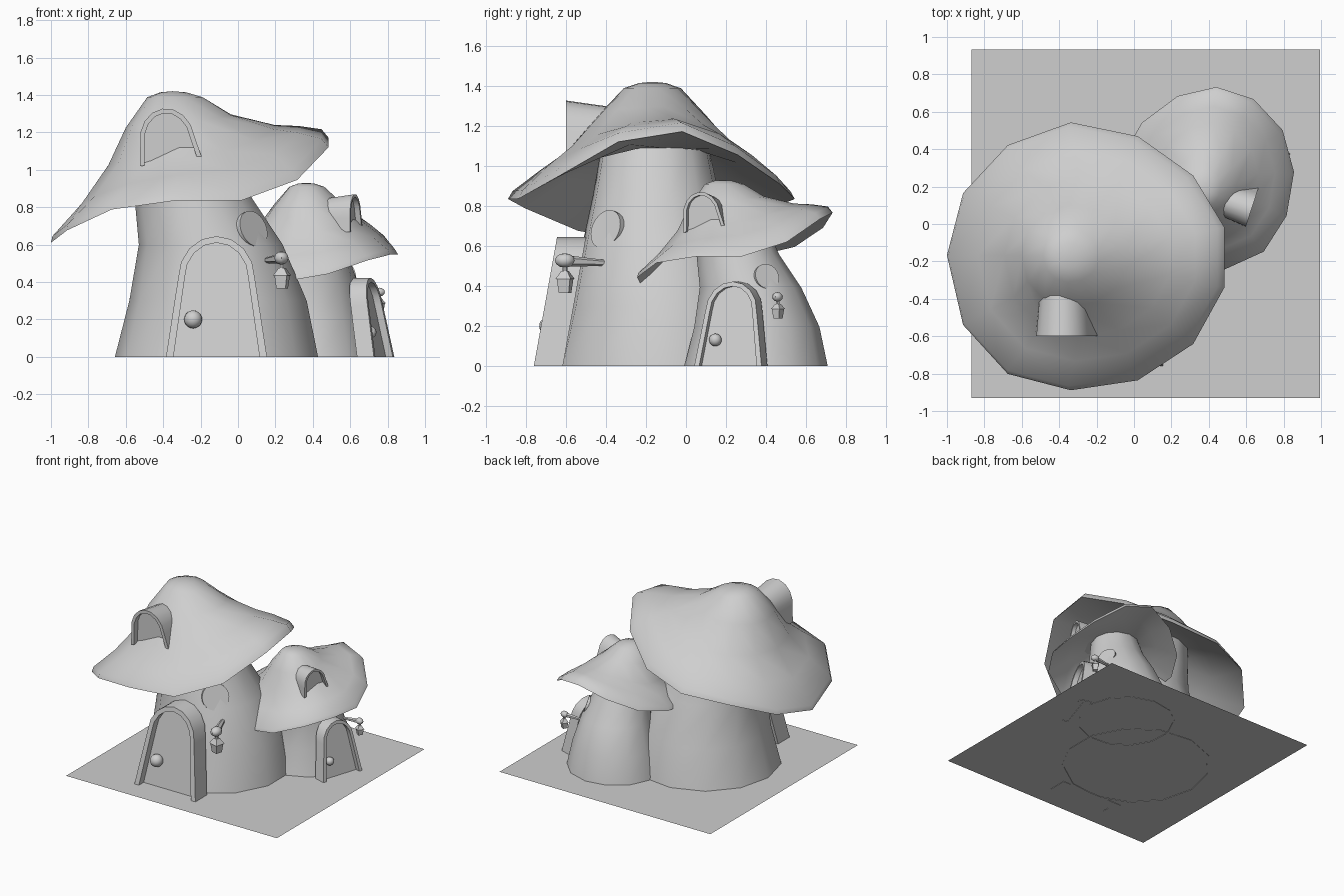
import bpy
import bmesh
from math import radians, sin, cos, pi
from mathutils import Matrix, Vector

cube = bpy.data.objects.get("Cube")
if cube:
    bpy.data.objects.remove(cube, do_unlink=True)

GREY = (0.62, 0.62, 0.62, 1.0)
grey = bpy.data.materials.new("plain_grey")
grey.use_nodes = True
grey.diffuse_color = GREY
grey.node_tree.nodes["Principled BSDF"].inputs["Base Color"].default_value = GREY

SIDES = 13


def finish(bm, name, place, angle=40):
    """Turn a bmesh into a placed, shaded object."""
    bmesh.ops.recalc_face_normals(bm, faces=bm.faces)
    mesh = bpy.data.meshes.new(name)
    bm.to_mesh(mesh)
    bm.free()
    mesh.materials.append(grey)
    obj = bpy.data.objects.new(name, mesh)
    bpy.context.collection.objects.link(obj)
    obj.matrix_world = place
    bpy.ops.object.select_all(action='DESELECT')
    obj.select_set(True)
    bpy.context.view_layer.objects.active = obj
    bpy.ops.object.shade_smooth_by_angle(angle=radians(angle))


def bridge(bm, a, b):
    """Join two closed rings of vertices with quads."""
    n = len(a)
    for i in range(n):
        j = (i + 1) % n
        bm.faces.new((a[i], a[j], b[j], b[i]))


def fan(bm, ring, tip):
    for i, v in enumerate(ring):
        bm.faces.new((v, ring[(i + 1) % len(ring)], tip))


def circle(i):
    """Unit circle point, with one corner pointing to -x."""
    a = pi + 2 * pi * i / SIDES
    return cos(a), sin(a)


def stem(name, place):
    bm = bmesh.new()
    # height, centre x, centre y, radius; the first two form the inner lip
    sections = [(.04, -.107, -.10, .52), (0, -.107, -.10, .53),
                (0, -.107, -.10, .551), (.3, -.10, -.10, .481),
                (.6, -.14, -.132, .39), (.85, -.235, -.15, .318),
                (1.12, -.305, -.155, .265)]
    rings = []
    for z, cx, cy, r in sections:
        pts = [circle(i) for i in range(SIDES)]
        rings.append([bm.verts.new((cx + r * u, cy + r * v, z)) for u, v in pts])
    for a, b in zip(rings, rings[1:]):
        bridge(bm, a, b)
    bm.faces.new(rings[-1])
    finish(bm, name, place)


def cap(name, place):
    bm = bmesh.new()
    # centre x, radius, height, then linear, square, cubic and sideways tilt
    sections = [(-.345, .07, 1.414, 0, 0, 0, 0),
                (-.335, .15, 1.388, 0, 0, 0, 0),
                (-.315, .285, 1.255, .035, .005, 0, .01),
                (-.243, .45, 1.08, .085, .05, .02, .05),
                (-.245, .59, .985, .085, .04, .12, .08),
                (-.262, .73, .88, .055, .05, .23, .11),
                (-.247, .753, .84, .045, .05, .235, .11),
                (-.255, .5, .97, .05, .03, .08, .06),
                (-.30, .27, 1.07, .02, 0, 0, 0)]
    rings = []
    for cx, r, z, b, d, c, e in sections:
        ring = []
        for i in range(SIDES):
            u, v = circle(i)
            y = -.167 + r * (.95 * v - .13 * max(u * v, 0))
            droop = b * u + d * u ** 2 + c * u ** 3 + e * max(u, 0) * v
            ring.append(bm.verts.new((cx + r * u, y, z + droop)))
        rings.append(ring)
    for a, b in zip(rings, rings[1:]):
        bridge(bm, a, b)
    fan(bm, rings[0], bm.verts.new((-.35, -.167, 1.42)))
    fan(bm, rings[-1], bm.verts.new((-.3, -.16, 1.1)))
    finish(bm, name, place, 50)


def arch_outline(foot, shoulder, spring, top, steps=8):
    """Arch from left foot to right foot, as (x, z) pairs."""
    arc = [(-shoulder * cos(pi * i / steps),
            spring + (top - spring) * sin(pi * i / steps)) for i in range(steps + 1)]
    return [(-foot, 0)] + arc + [(foot, 0)]


def framed_arch(name, place, outer, inner, depth, recess, taper, local):
    """Arched block with a recessed panel; front at y = 0."""
    bm = bmesh.new()

    def row(pts, y, s=1):
        return [bm.verts.new(local @ Vector((x * s, y, z * s))) for x, z in pts]

    front, rim = row(outer, 0), row(inner, 0)
    panel, back = row(inner, recess), row(outer, depth, taper)
    for a, b in ((front, rim), (rim, panel), (back, front)):
        for i in range(len(a) - 1):
            bm.faces.new((a[i], a[i + 1], b[i + 1], b[i]))
    bm.faces.new(panel)
    bm.faces.new(back)
    bm.faces.new((front[0], rim[0], panel[0], panel[-1], rim[-1], front[-1],
                  back[-1], back[0]))
    finish(bm, name, place)


def lathe_rod(bm, start, end, r1, r2, segments, spin=0):
    """Cone or cylinder between two points."""
    start, end = Vector(start), Vector(end)
    axis = end - start
    m = (Matrix.Translation((start + end) / 2)
         @ axis.to_track_quat('Z', 'Y').to_matrix().to_4x4()
         @ Matrix.Rotation(spin, 4, 'Z'))
    bmesh.ops.create_cone(bm, cap_ends=True, segments=segments, radius1=r1,
                          radius2=r2, depth=axis.length, matrix=m)


def house(prefix, place):
    stem(prefix + "_stem", place)
    cap(prefix + "_cap", place)

    # Door leaning back with the wall
    lean = Matrix.Translation((-.115, -.76, 0))
    lean[1][2] = .18
    framed_arch(prefix + "_door", place, arch_outline(.27, .205, .42, .645),
                arch_outline(.23, .17, .42, .61), .145, .06, 1, lean)
    bm = bmesh.new()
    bmesh.ops.create_uvsphere(bm, u_segments=16, v_segments=10, radius=.048,
                              matrix=Matrix.Translation((-.24, -.685, .2)))
    finish(bm, prefix + "_door_knob", place)

    # Dormer window on the front of the cap
    tilt = Matrix.Translation((-.36, -.6, 1.045)) @ Matrix.Rotation(radians(-9), 4, 'Y')
    framed_arch(prefix + "_dormer", place, arch_outline(.167, .147, .11, .285),
                arch_outline(.142, .122, .11, .26), .32, .045, .84, tilt)

    # Round window almost flush with the wall
    bm = bmesh.new()
    out = Vector((.66, -.66, .3)).normalized()
    mid = Vector((.084, -.402, .685))
    lathe_rod(bm, mid - out * .04, mid, .1, .1, 24)
    finish(bm, prefix + "_round_window", place)

    # Wall bracket with a hanging lantern
    bm = bmesh.new()
    lathe_rod(bm, (.145, -.39, .515), (.225, -.59, .525), .014, .028, 6)
    m = Matrix.Translation((.232, -.605, .528)) @ Matrix.Diagonal((.04, .05, .036, 1))
    bmesh.ops.create_uvsphere(bm, u_segments=10, v_segments=6, radius=1, matrix=m)
    finish(bm, prefix + "_lantern_bracket", place)

    bm = bmesh.new()
    x, y, turn = .236, -.604, radians(30)
    lathe_rod(bm, (x, y, .365), (x, y, .435), .036, .048, 4, turn)
    lathe_rod(bm, (x, y, .435), (x, y, .475), .056, .022, 4, turn)
    lathe_rod(bm, (x, y, .47), (x, y, .53), .012, .012, 6)
    finish(bm, prefix + "_lantern", place, 30)


# Large house, and a smaller turned copy behind it
house("large", Matrix.Identity(4))
house("small", Matrix.Translation((.382, .232, 0))
      @ Matrix.Rotation(radians(72), 4, 'Z')
      @ Matrix.Scale(.655, 4)
      @ Matrix.Translation((.27, .17, 0)))

# Ground sheet, just above the feet of the walls
bm = bmesh.new()
bmesh.ops.create_grid(bm, x_segments=1, y_segments=1, size=.932,
                      matrix=Matrix.Translation((.063, .002, .003)))
finish(bm, "ground", Matrix.Identity(4))
